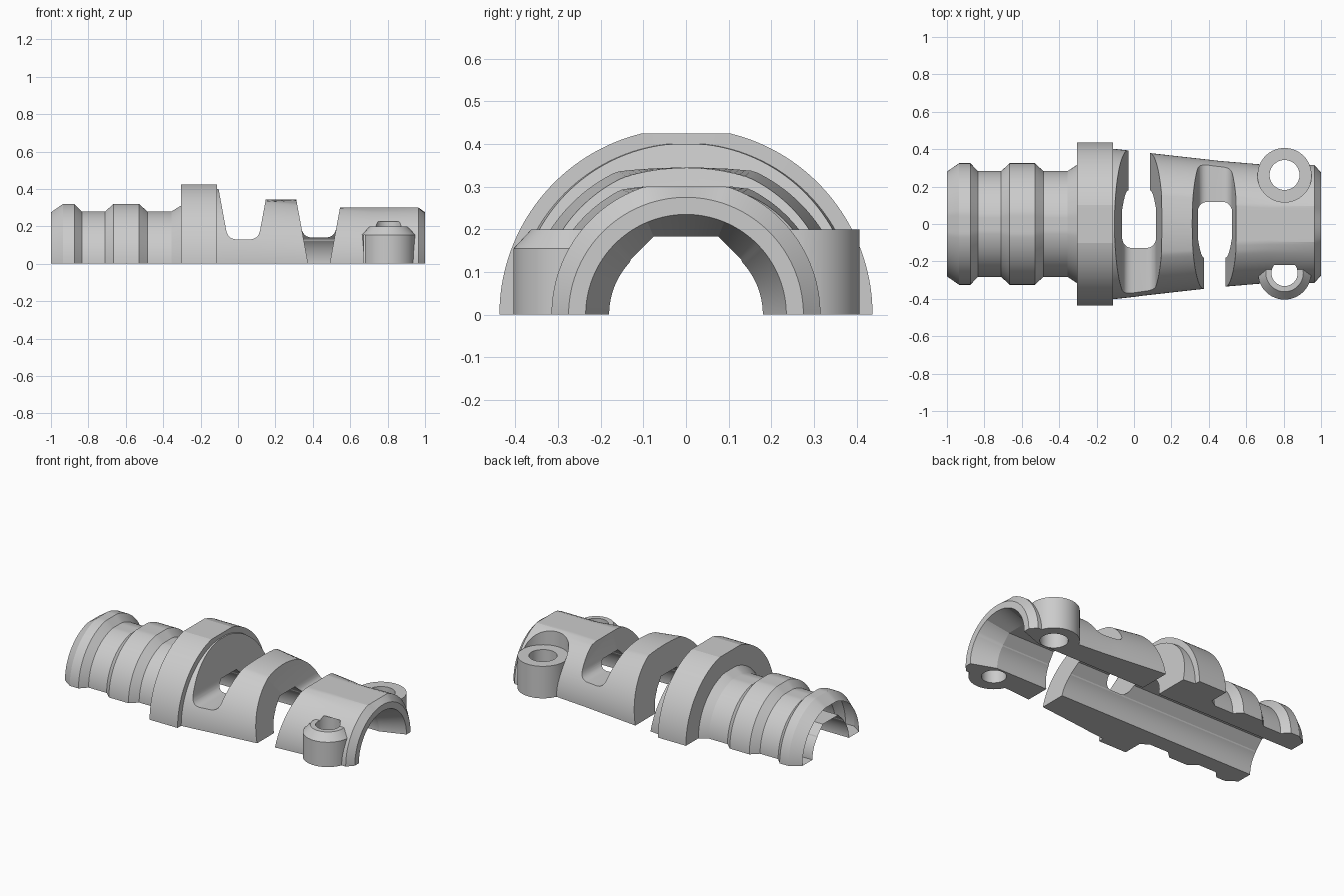
import bpy, bmesh
from math import pi, sin, cos
from mathutils import Vector

if "Cube" in bpy.data.objects:
    bpy.data.objects.remove(bpy.data.objects["Cube"], do_unlink=True)

grey = bpy.data.materials.new("light_grey")
grey.use_nodes = True
grey.diffuse_color = (0.6, 0.6, 0.6, 1)
grey.node_tree.nodes["Principled BSDF"].inputs["Base Color"].default_value = grey.diffuse_color


def loft(name, rings):
    """Solid through matching closed rings of points, capped at both ends."""
    bm = bmesh.new()
    loops = [[bm.verts.new(p) for p in ring] for ring in rings]
    n = len(loops[0])
    for a, b in zip(loops, loops[1:]):
        for i in range(n):
            j = (i + 1) % n
            bm.faces.new((a[i], a[j], b[j], b[i]))
    bm.faces.new(loops[0])
    bm.faces.new(loops[-1])
    bmesh.ops.recalc_face_normals(bm, faces=bm.faces)
    mesh = bpy.data.meshes.new(name)
    bm.to_mesh(mesh)
    bm.free()
    mesh.materials.append(grey)
    obj = bpy.data.objects.new(name, mesh)
    bpy.context.collection.objects.link(obj)
    return obj


def arch(x, radius, cap=9.0, n=80):
    """Half-round section across x, with a flat top at cap and straight legs."""
    pts = []
    for i in range(n + 1):
        a = pi * i / n
        r = radius(a)
        pts.append((x, r * cos(a), min(r * sin(a), cap)))
    return [(x, pts[0][1], -0.1)] + pts + [(x, pts[-1][1], -0.1)]


def post(name, x, y, profile, n=64):
    """Upright turned shape from (radius, z) pairs."""
    return loft(name, [[(x + r * cos(2 * pi * i / n), y + r * sin(2 * pi * i / n), z)
                        for i in range(n)] for r, z in profile])


def combine(target, tool, operation):
    """Apply a boolean and drop the tool object."""
    mod = target.modifiers.new("boolean", 'BOOLEAN')
    mod.object, mod.operation, mod.solver = tool, operation, 'EXACT'
    bpy.context.view_layer.objects.active = target
    bpy.ops.object.modifier_apply(modifier=mod.name)
    bpy.data.objects.remove(tool, do_unlink=True)


def slot(left, right, floor, y0, y1, rounding):
    """Tapered slot cutter; left and right are the wall positions at z = 0."""
    lean, top = 0.185, 0.6
    corners = [Vector((left - lean * top, top)), Vector((left - lean * floor, floor)),
               Vector((right + lean * floor, floor)), Vector((right + lean * top, top))]
    outline = [corners[0]]
    for k in (1, 2):
        c = corners[k]
        a = c + (corners[k - 1] - c).normalized() * rounding
        b = c + (corners[k + 1] - c).normalized() * rounding
        for i in range(9):
            t = i / 8
            outline.append(a * (1 - t) ** 2 + c * (2 * t * (1 - t)) + b * t * t)
    outline.append(corners[3])
    return loft("slot_cutter", [[(p.x, y, p.y) for p in outline] for y in (y0, y1)])


# Outer shell: ribbed sleeve, collar, tapered neck and end (x, radius, flat top)
profile = [(-1, .28, .275), (-.935, .325, .32), (-.875, .325, .32), (-.835, .283, .28),
           (-.71, .283, .28), (-.665, .325, .32), (-.53, .325, .32), (-.485, .283, .28),
           (-.355, .283, .28), (-.306, .315, .31), (-.305, .437, .425), (-.112, .437, .425),
           (-.111, .402, .4), (0, .39, .39), (.05, .383, .345), (.4, .344, .345),
           (.45, .338, .3), (.72, .315, .3), (.965, .315, .3), (1, .275, .275)]
body = loft("strain_relief_half", [arch(x, lambda a: r, cap) for x, r, cap in profile])

# Screw eyelets: seat cleared on one side, chamfered boss on the other
EX, EY = 0.805, 0.262
combine(body, post("seat_cutter", EX, EY, [(.145, .2), (.145, .6)]), 'DIFFERENCE')
combine(body, post("plain_eyelet", EX, EY, [(.1445, -.08), (.1445, .2)]), 'UNION')
combine(body, post("chamfered_eyelet", EX, -EY, [(.142, -.08), (.142, .155), (.1, .2)]), 'UNION')
combine(body, post("screw_hole", EX, EY, [(.08, -.3), (.08, .5)]), 'DIFFERENCE')
combine(body, post("screw_hole", EX, -EY, [(.07, -.3), (.07, .225)]), 'DIFFERENCE')


# Cable bore: round sides, faceted ceiling, flared mouth
def faceted(a):
    if a < pi / 4 or a > 3 * pi / 4:
        return 0.18
    return 0.183 / max(sin(a), abs(cos(a)) * cos(pi / 4) + sin(a) * sin(pi / 4))


bore = loft("bore_cutter", [[(p[0], p[1], p[2] if p[2] > -.05 else -.3) for p in ring] for ring in (
    arch(-1.1, faceted), arch(.85, faceted), arch(1, lambda a: .235), arch(1.1, lambda a: .272))])
combine(body, bore, 'DIFFERENCE')

# Trim the mating face flat at the ground
trim = loft("trim_cutter", [[(x, y, z) for x, y in ((-2, -2), (2, -2), (2, 2), (-2, 2))]
                            for z in (-1, 0)])
combine(body, trim, 'DIFFERENCE')

# Alternating flex slots: each leaves a bridge on one side and opens the other
for left, right, floor, side in ((-.03, .085, .13, 1), (.375, .49, .14, -1)):
    combine(body, slot(left, right, floor, -.7 * side, .05 * side, .05), 'DIFFERENCE')
    combine(body, slot(left, right, -.1, .02 * side, .7 * side, .01), 'DIFFERENCE')

# Smooth curved walls, keep machined edges sharp
bpy.ops.object.select_all(action='DESELECT')
body.select_set(True)
bpy.context.view_layer.objects.active = body
bpy.ops.object.shade_smooth_by_angle(angle=0.21)
